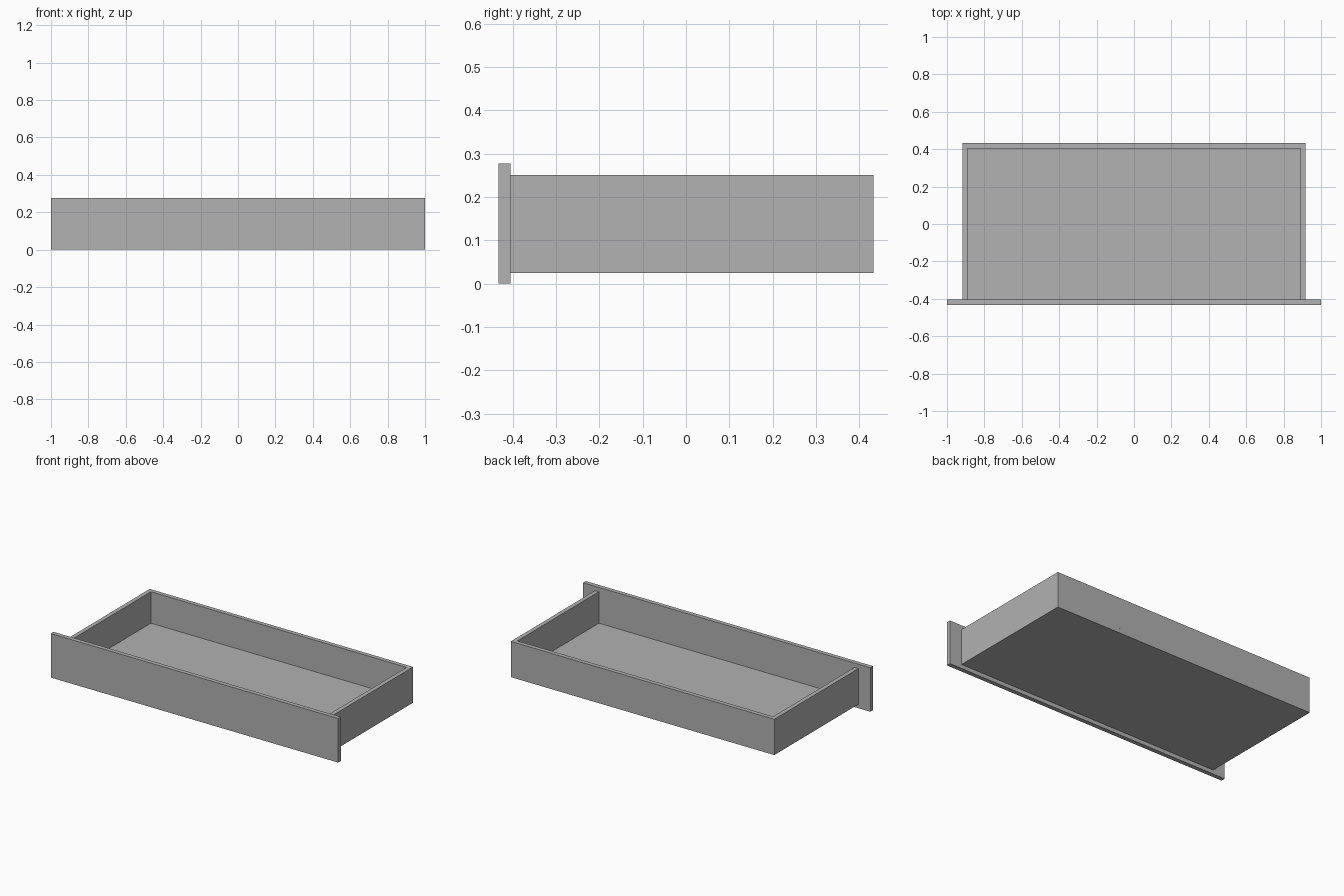
import bpy
import bmesh

cube = bpy.data.objects.get("Cube")
if cube:
    bpy.data.objects.remove(cube, do_unlink=True)

grey = bpy.data.materials.new("plain_grey")
grey.use_nodes = True
colour = (0.445, 0.445, 0.445, 1)
grey.diffuse_color = colour
grey.node_tree.nodes["Principled BSDF"].inputs["Base Color"].default_value = colour


def board(name, low, high):
    """Flat rectangular board between two opposite corners."""
    bm = bmesh.new()
    bmesh.ops.create_cube(bm, size=1)
    for v in bm.verts:
        v.co = [h if c > 0 else l for c, l, h in zip(v.co, low, high)]
    mesh = bpy.data.meshes.new(name)
    bm.to_mesh(mesh)
    bm.free()
    mesh.materials.append(grey)
    obj = bpy.data.objects.new(name, mesh)
    bpy.context.collection.objects.link(obj)
    return obj


T = 0.027                   # board thickness
W, D = 0.917, 0.432         # half width of the box, half depth overall
BOTTOM, TOP = 0.025, 0.25   # box height range
FRONT = -D + T              # back face of the front panel
FLOOR = BOTTOM + T

# Front panel overhangs the box on every side
board("front_panel", (-1, -D, 0), (1, FRONT, 0.277))

# Floor, with the walls standing on it
board("drawer_floor", (-W, FRONT, BOTTOM), (W, D, FLOOR))
board("back_wall", (T - W, D - T, FLOOR), (W - T, D, TOP))
for side, x in (("right", -W), ("left", W - T)):
    board(side + "_wall", (x, FRONT, FLOOR), (x + T, D, TOP))
